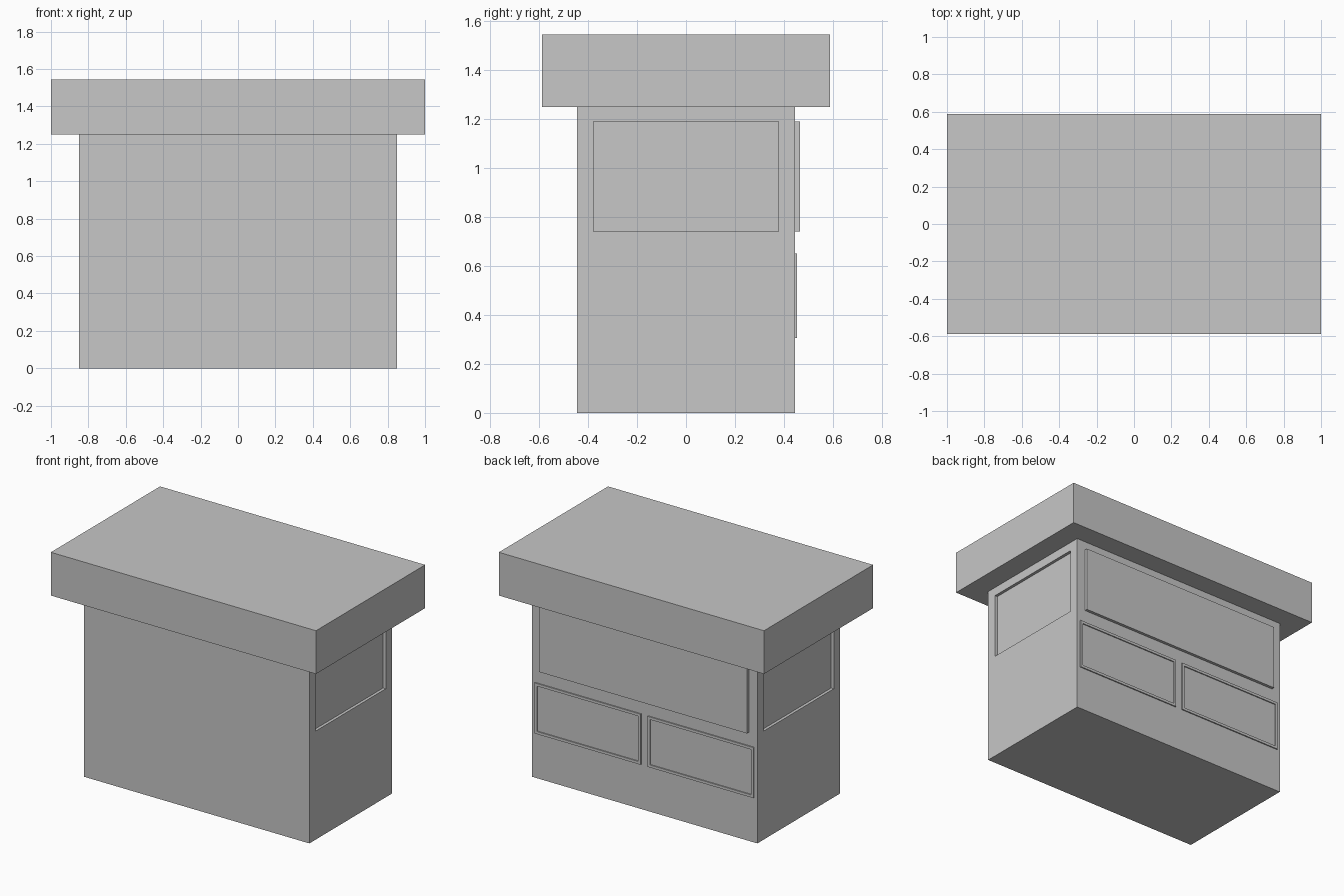
import bpy
import bmesh
from mathutils import Vector

if "Cube" in bpy.data.objects:
    bpy.data.objects.remove(bpy.data.objects["Cube"], do_unlink=True)

grey = bpy.data.materials.new("plain grey")
colour = (0.57, 0.57, 0.57, 1)
grey.use_nodes = True
grey.diffuse_color = colour
grey.node_tree.nodes["Principled BSDF"].inputs["Base Color"].default_value = colour


def box(name, low, high, recesses=()):
    """Box with sunken rectangles: (outward normal, half width, bottom, top, depth)."""
    low, high = Vector(low), Vector(high)
    centre, size = (low + high) / 2, high - low
    bm = bmesh.new()
    bmesh.ops.create_cube(bm, size=1)
    for v in bm.verts:
        v.co = centre + v.co * size
    bm.normal_update()
    for normal, half, bottom, top, depth in recesses:
        n = Vector(normal)
        face = max(bm.faces, key=lambda f: f.normal.dot(n) * f.calc_center_median().dot(n))
        along = 1 if n.x else 0
        bmesh.ops.inset_individual(bm, faces=[face], thickness=0.01)
        for v in face.verts:
            v.co[along] = centre[along] + (half if v.co[along] > centre[along] else -half)
            v.co.z = top if v.co.z > centre.z else bottom
        floor = bmesh.ops.extrude_face_region(bm, geom=[face])["geom"]
        bmesh.ops.translate(bm, vec=-n * depth,
                            verts=[g for g in floor if isinstance(g, bmesh.types.BMVert)])
        if face.is_valid:
            bm.faces.remove(face)
        bm.normal_update()
    bmesh.ops.recalc_face_normals(bm, faces=bm.faces)
    mesh = bpy.data.meshes.new(name)
    bm.to_mesh(mesh)
    bm.free()
    mesh.materials.append(grey)
    obj = bpy.data.objects.new(name, mesh)
    bpy.context.collection.objects.link(obj)
    return obj


# Booth body with a sunken window on every side
windows = [((0, s, 0), 0.785, 0.74, 1.19, 0.02) for s in (-1, 1)]
windows += [((s, 0, 0), 0.378, 0.74, 1.19, 0.02) for s in (-1, 1)]
box("booth_body", (-0.85, -0.445, 0), (0.85, 0.445, 1.25), windows)

# Overhanging flat roof
box("roof", (-1, -0.588, 1.25), (1, 0.588, 1.545))

# Two framed panels on the back wall
for side, x in (("left", 0.426), ("right", -0.426)):
    box(side + "_back_panel", (x - 0.4, 0.444, 0.305), (x + 0.4, 0.453, 0.65),
        [((0, 1, 0), 0.382, 0.323, 0.632, 0.0075)])
